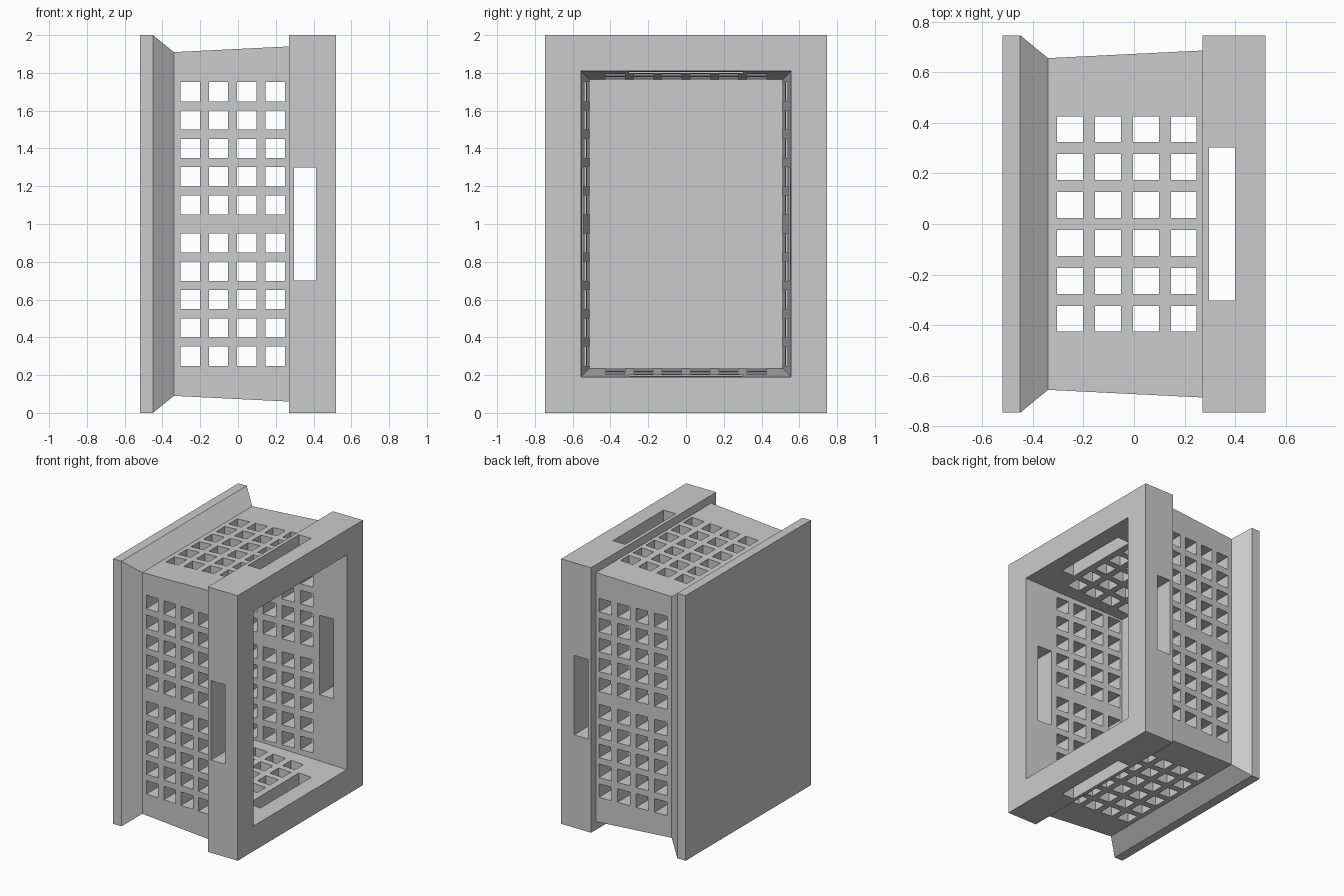
import bpy
import bmesh
from mathutils import Matrix, Vector

cube = bpy.data.objects.get("Cube")
if cube:
    bpy.data.objects.remove(cube, do_unlink=True)

HALF_Y = 0.746       # half width; half height is 1
MID_Z = 1.0

grey = bpy.data.materials.new("plain grey")
grey.use_nodes = True
grey.diffuse_color = (0.6, 0.6, 0.6, 1)
grey.node_tree.nodes["Principled BSDF"].inputs["Base Color"].default_value = (0.6, 0.6, 0.6, 1)


def make_object(name, bm):
    bmesh.ops.recalc_face_normals(bm, faces=bm.faces)
    mesh = bpy.data.meshes.new(name)
    bm.to_mesh(mesh)
    bm.free()
    mesh.materials.append(grey)
    obj = bpy.data.objects.new(name, mesh)
    bpy.context.collection.objects.link(obj)
    return obj


def crate_shell(name, profile):
    """Loft rectangles along x; each profile point is (x, inset from the outer edge)."""
    bm = bmesh.new()
    rings = []
    for x, inset in profile:
        y, z = HALF_Y - inset, MID_Z - inset
        rings.append([bm.verts.new((x, sy * y, MID_Z + sz * z))
                      for sy, sz in ((-1, -1), (1, -1), (1, 1), (-1, 1))])
    for a, b in zip(rings, rings[1:]):
        for i in range(4):
            j = (i + 1) % 4
            bm.faces.new((a[i], a[j], b[j], b[i]))
    bm.faces.new(rings[0])
    bm.faces.new(rings[-1])
    return make_object(name, bm)


def cut(target, name, boxes):
    """Subtract a set of (centre, size) boxes from the target."""
    bm = bmesh.new()
    for centre, size in boxes:
        bmesh.ops.create_cube(bm, size=1, matrix=Matrix.Translation(centre)
                              @ Matrix.Diagonal(Vector(size).to_4d()))
    cutter = make_object(name, bm)
    cutter.hide_render = True
    mod = target.modifiers.new(name, "BOOLEAN")
    mod.operation = "DIFFERENCE"
    mod.solver = "EXACT"
    mod.object = cutter
    bpy.context.view_layer.objects.active = target
    bpy.ops.object.modifier_apply(modifier=mod.name)
    bpy.data.objects.remove(cutter, do_unlink=True)


# Base flange, tapered walls, thick rim, then the cavity down to its floor
crate = crate_shell("crate", [
    (-0.52, 0), (-0.45, 0), (-0.34, 0.09), (0.27, 0.06), (0.27, 0),
    (0.52, 0), (0.52, 0.19), (-0.32, 0.235)])

# Square vents and handle slots
HOLE = 0.102
columns = [-0.253 + 0.15 * i for i in range(4)]
side_rows = [MID_Z + s * (0.1 + 0.15 * i) for s in (-1, 1) for i in range(5)]
end_rows = [-0.375 + 0.15 * i for i in range(6)]

side_cuts = [((x, 0, z), (HOLE, 3, HOLE)) for x in columns for z in side_rows]
side_cuts.append(((0.355, 0, MID_Z), (0.115, 3, 0.6)))
cut(crate, "side_openings", side_cuts)

end_cuts = [((x, y, MID_Z), (HOLE, HOLE, 3)) for x in columns for y in end_rows]
end_cuts.append(((0.348, 0, MID_Z), (0.103, 0.605, 3)))
cut(crate, "end_openings", end_cuts)
